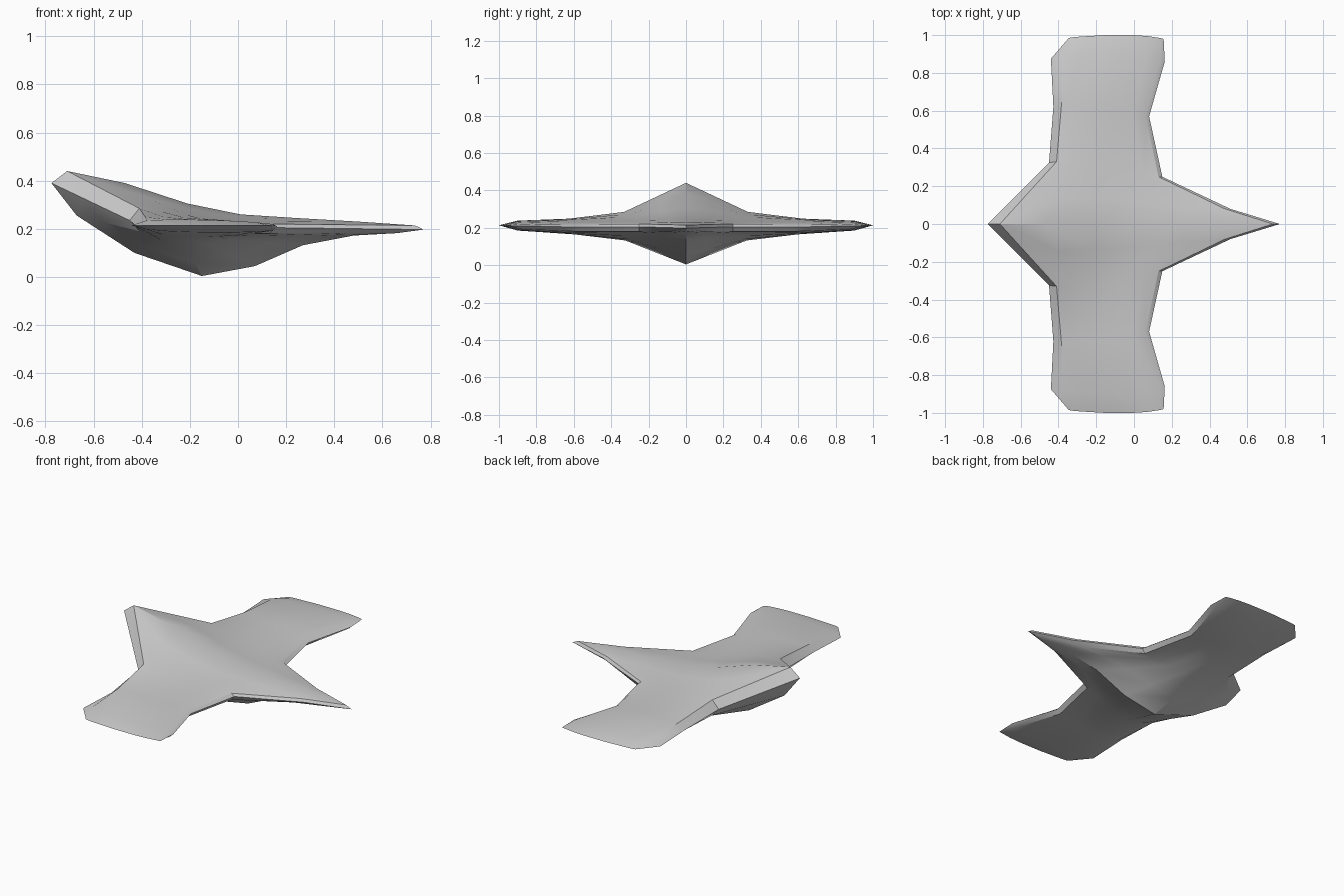
import bpy, bmesh, math
from mathutils import Vector

grey = bpy.data.materials.new("light grey")
grey.diffuse_color = (0.6, 0.6, 0.6, 1)

# Centre keel: rear point, upper ridge, nose, lower ridge (all listed rear to front)
REAR, NOSE = (-0.775, 0.39), (0.772, 0.197)
TOP = [(-0.71, 0.44), (-0.47, 0.39), (-0.21, 0.305), (0.01, 0.26),
       (0.24, 0.245), (0.5, 0.23), (0.735, 0.214)]
LOW = [(-0.67, 0.255), (-0.43, 0.10), (-0.15, 0.004), (0.07, 0.045),
       (0.27, 0.132), (0.48, 0.172), (0.66, 0.182)]
keel = [Vector((x, 0, z)) for x, z in [REAR] + TOP + [NOSE] + LOW[::-1]]
FRAC = [0, 0.17, 0.36, 0.52, 0.68, 0.85, 1]


def station(rear, nose, inset, y, top, low):
    """Closed section: rear and nose are (x, y, z); inset narrows the rear lip."""
    pts_top, pts_low = [], []
    for f, yy, zt, zl in zip(FRAC, y, top, low):
        x = rear[0] + inset + f * (nose[0] - 0.02 - rear[0] - inset)
        pts_top.append(Vector((x, yy, zt)))
        pts_low.append(Vector((x, yy, zl)))
    return [Vector(rear)] + pts_top + [Vector(nose)] + pts_low[::-1]


# Wing root, waist, flare and tip edge
root = station((-0.45, 0.325, 0.235), (0.15, 0.25, 0.205), 0.04,
               [0.33, 0.33, 0.325, 0.305, 0.28, 0.26, 0.25],
               [0.285, 0.272, 0.258, 0.247, 0.238, 0.229, 0.22],
               [0.19, 0.152, 0.132, 0.138, 0.155, 0.17, 0.18])
waist = station((-0.427, 0.62, 0.215), (0.08, 0.57, 0.203), 0.042,
                [0.62, 0.615, 0.61, 0.605, 0.595, 0.58, 0.57],
                [0.249, 0.249, 0.247, 0.243, 0.236, 0.228, 0.218],
                [0.19, 0.175, 0.166, 0.165, 0.168, 0.172, 0.18])
flare = station((-0.44, 0.875, 0.215), (0.163, 0.86, 0.21), 0.06,
                [0.88, 0.89, 0.9, 0.9, 0.9, 0.89, 0.875],
                [0.235, 0.238, 0.238, 0.236, 0.233, 0.228, 0.22],
                [0.198, 0.19, 0.186, 0.185, 0.185, 0.187, 0.192])
tip = station((-0.345, 0.985, 0.213), (0.157, 0.98, 0.211), 0.03,
              [0.99, 0.995, 1.0, 1.0, 1.0, 0.995, 0.985],
              [0.213] * 7, [0.213] * 7)

# Shoulder blends keel into root, with a pinched nose edge
shoulder = []
for a, b in zip(keel, root):
    p = a.lerp(b, 0.42)
    p.y *= 1 - 0.24 * max(0, min(1, (p.x + 0.1) / 0.6))
    shoulder.append(p)

# Loft one half from keel to tip, then mirror
bm = bmesh.new()
rings = [[bm.verts.new(p) for p in s]
         for s in (keel, shoulder, root, waist, flare, tip)]
for r, s in zip(rings, rings[1:]):
    n = len(r)
    for i in range(n):
        j = (i + 1) % n
        bm.faces.new((r[i], r[j], s[j], s[i]))
bmesh.ops.remove_doubles(bm, verts=bm.verts, dist=0.0005)
geom = bm.verts[:] + bm.edges[:] + bm.faces[:]
bmesh.ops.mirror(bm, geom=geom, axis='Y', merge_dist=0.0005)
bmesh.ops.recalc_face_normals(bm, faces=bm.faces)

mesh = bpy.data.meshes.new("winged_hull")
bm.to_mesh(mesh)
bm.free()
mesh.materials.append(grey)
hull = bpy.data.objects.new("winged_hull", mesh)
bpy.context.collection.objects.link(hull)

# Smooth skin with crisp ridges
bpy.context.view_layer.objects.active = hull
hull.select_set(True)
bpy.ops.object.shade_smooth_by_angle(angle=math.radians(25))
